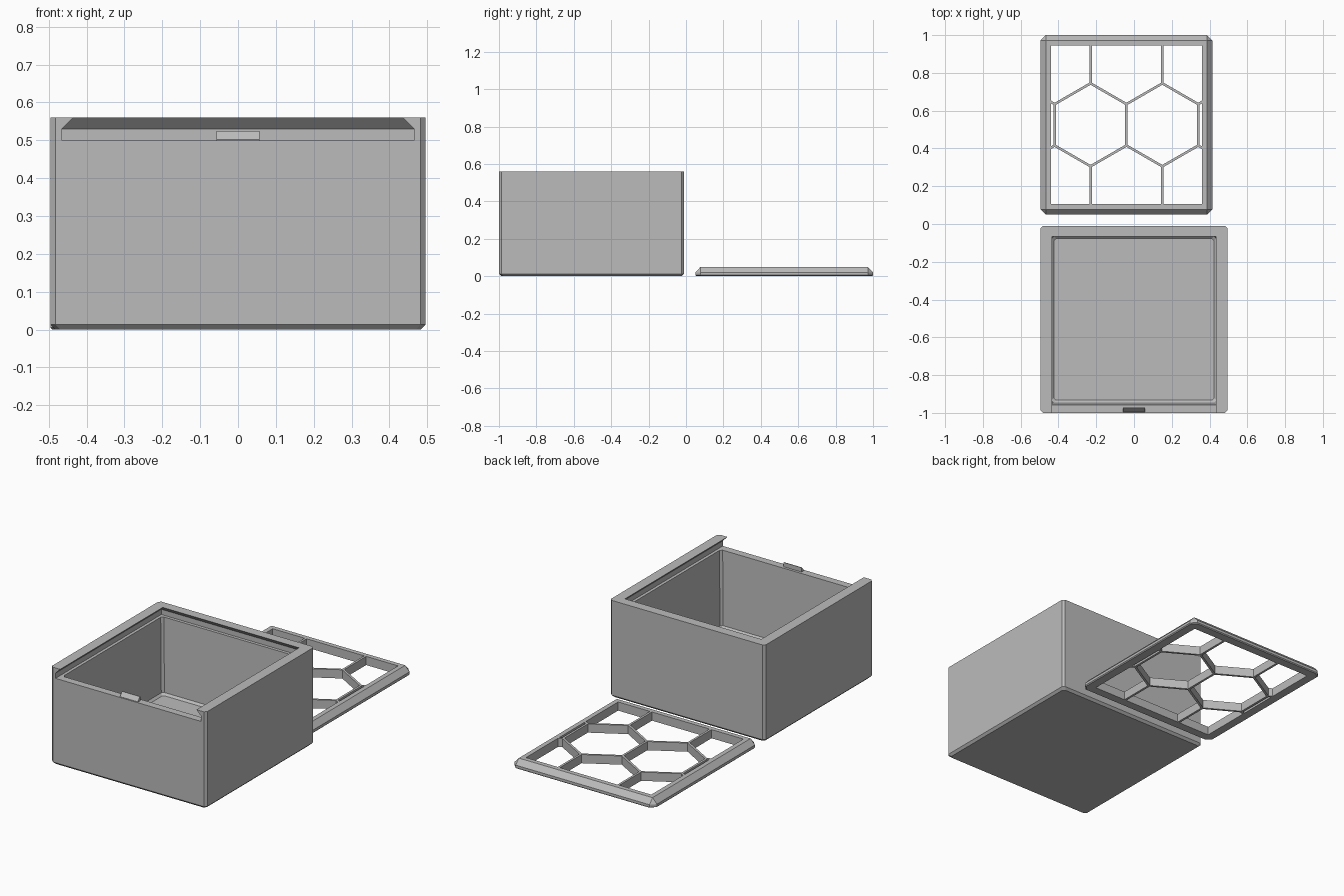
import bpy, bmesh, math
from mathutils import Vector

if "Cube" in bpy.data.objects:
    bpy.data.objects.remove(bpy.data.objects["Cube"], do_unlink=True)

grey = bpy.data.materials.new("plain grey")
grey.use_nodes = True
grey.diffuse_color = (0.5, 0.5, 0.5, 1)
grey.node_tree.nodes["Principled BSDF"].inputs["Base Color"].default_value = (0.5, 0.5, 0.5, 1)


def ring(x0, x1, y0, y1, z, cut=0.0):
    """Rectangle at height z, with its corners optionally cut off."""
    if not cut:
        return [(x, y, z) for x in (x0, x1) for y in (y0, y1)]
    pts = []
    for x, sx in ((x0, 1), (x1, -1)):
        for y, sy in ((y0, 1), (y1, -1)):
            pts += [(x + sx * cut, y, z), (x, y + sy * cut, z)]
    return pts


def solid(name, points):
    """Convex solid around the points, with flat faces merged."""
    bm = bmesh.new()
    for p in points:
        bm.verts.new(p)
    bmesh.ops.convex_hull(bm, input=bm.verts)
    bmesh.ops.delete(bm, geom=[v for v in bm.verts if not v.link_faces], context="VERTS")
    bmesh.ops.dissolve_limit(bm, angle_limit=math.radians(1), verts=bm.verts, edges=bm.edges)
    bmesh.ops.recalc_face_normals(bm, faces=bm.faces)
    mesh = bpy.data.meshes.new(name)
    bm.to_mesh(mesh)
    bm.free()
    mesh.materials.append(grey)
    obj = bpy.data.objects.new(name, mesh)
    bpy.context.collection.objects.link(obj)
    return obj


def carve(target, cutter):
    """Subtract the cutter from the target, then drop the cutter."""
    mod = target.modifiers.new("carve", "BOOLEAN")
    mod.operation, mod.solver, mod.object = "DIFFERENCE", "EXACT", cutter
    graph = bpy.context.evaluated_depsgraph_get()
    mesh = bpy.data.meshes.new_from_object(target.evaluated_get(graph))
    target.modifiers.clear()
    target.data = mesh
    bpy.data.objects.remove(cutter, do_unlink=True)


def clip(polygon, axis, limit, sign):
    """Keep the part of a flat polygon on one side of an axis line."""
    out = []
    for a, b in zip(polygon, polygon[1:] + polygon[:1]):
        da, db = sign * (a[axis] - limit), sign * (b[axis] - limit)
        if da >= 0:
            out.append(a)
        if da * db < 0:
            out.append(a.lerp(b, da / (da - db)))
    return out


# Box body with cut corners and a chamfered foot
W, BACK, TOP, CH = 0.495, -0.01, 0.56, 0.013
body = solid("box_body",
             ring(-W + CH, W - CH, -1 + CH, BACK - CH, 0, CH)
             + ring(-W, W, -1, BACK, CH, CH) + ring(-W, W, -1, BACK, TOP, CH))

# Dovetail slot for the lid, open at the front
LEDGE = 0.50
carve(body, solid("slot_cutter",
                  ring(-0.465, 0.465, -1.1, -0.035, LEDGE)
                  + ring(-0.465, 0.465, -1.1, -0.035, 0.53)
                  + ring(-0.425, 0.425, -1.1, -0.075, 0.57)))

# Cavity with chamfered floor edges and a chamfered lip
CX, CF, CB, C = 0.436, -0.945, -0.065, 0.012
carve(body, solid("cavity_cutter",
                  ring(-CX + C, CX - C, CF + C, CB - C, 0.06, C)
                  + ring(-CX, CX, CF, CB, 0.06 + C, C)
                  + ring(-CX, CX, CF, CB, LEDGE - 0.01, C)
                  + ring(-CX - C, CX + C, CF - C, CB + C, LEDGE + 0.002, C)))

# Snap catch on the front ledge
solid("snap_catch", ring(-0.057, 0.057, -0.995, -0.972, LEDGE - 0.004)
      + ring(-0.057, 0.057, -0.995, -0.972, LEDGE + 0.002)
      + ring(-0.057, 0.057, -0.976, -0.972, 0.525))

# Lid plate with sloping sides
LX0, LX1, LY0, LY1, B = -0.495, 0.415, 0.05, 1.0, 0.028
lid = solid("sliding_lid",
            ring(LX0 + 0.005, LX1 - 0.005, LY0 + 0.005, LY1 - 0.005, 0, B)
            + ring(LX0, LX1, LY0, LY1, 0.005, B)
            + ring(LX0, LX1, LY0, LY1, 0.02, B)
            + ring(LX0 + B, LX1 - B, LY0 + B, LY1 - B, 0.05))

# Honeycomb openings, clipped to the lid frame
PITCH, BAR, FRAME = 0.38, 0.013, 0.055
radius = (PITCH - BAR) / math.sqrt(3)
mid = Vector(((LX0 + LX1) / 2, (LY0 + LY1) / 2))
row_step = PITCH * math.sqrt(3) / 2
for row in (-1, 0, 1):
    columns = (-1.5, -0.5, 0.5, 1.5) if row == 0 else (-1, 0, 1)
    for col in columns:
        centre = mid + Vector((col * PITCH, row * row_step))
        cell = [centre + radius * Vector((math.sin(k * math.pi / 3), math.cos(k * math.pi / 3)))
                for k in range(6)]
        for axis, limit, sign in ((0, LX0 + FRAME, 1), (0, LX1 - FRAME, -1),
                                  (1, LY0 + FRAME, 1), (1, LY1 - FRAME, -1)):
            cell = clip(cell, axis, limit, sign)
        carve(lid, solid("cell_cutter", [(p.x, p.y, z) for p in cell for z in (-0.1, 0.1)]))
